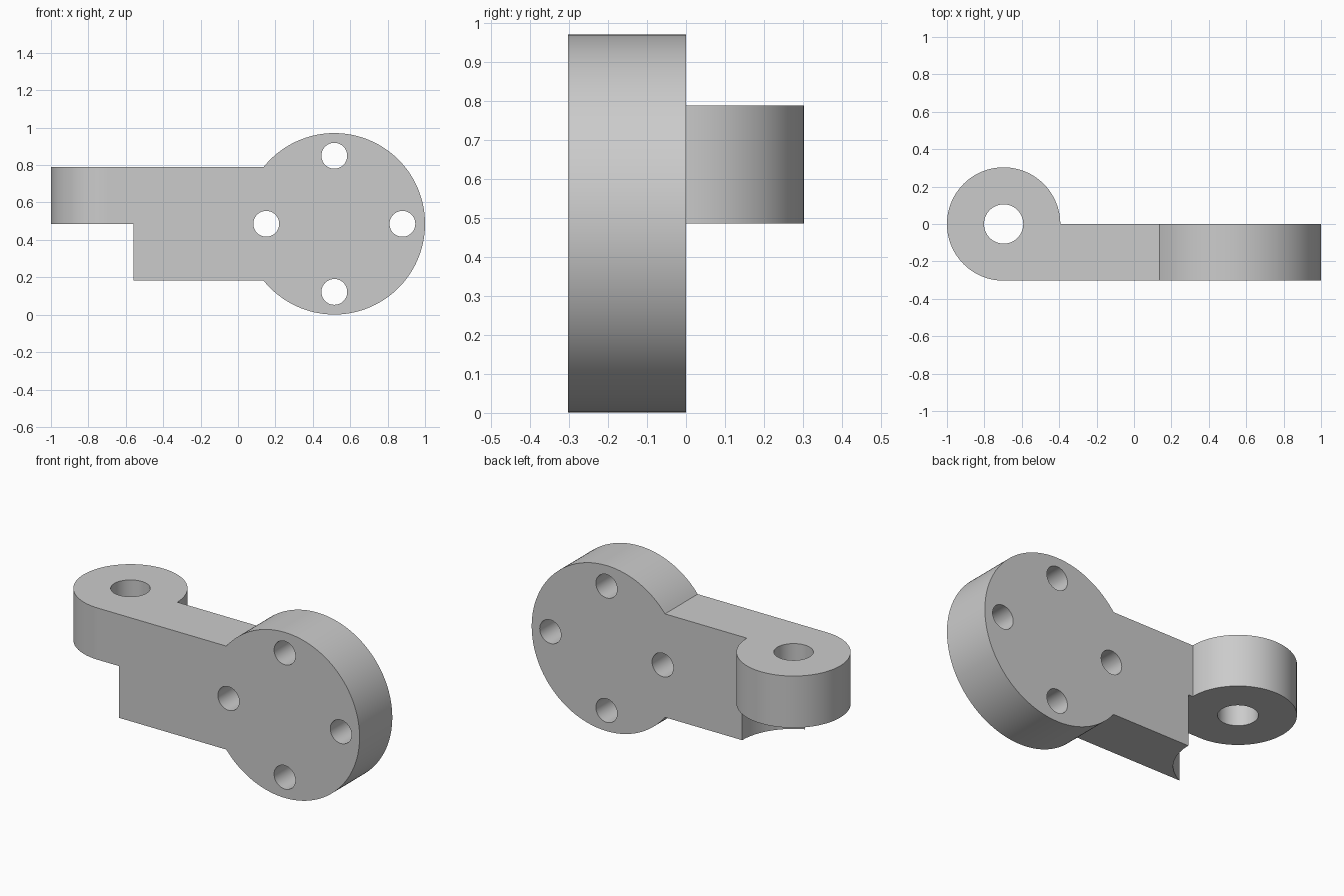
import bpy, bmesh
from math import pi, cos, sin, asin, sqrt
from mathutils import Matrix, Vector

cube = bpy.data.objects.get("Cube")
if cube:
    bpy.data.objects.remove(cube)

grey = bpy.data.materials.new("plain grey")
grey.use_nodes = True
tone = (0.6, 0.6, 0.6, 1)
grey.diffuse_color = tone
grey.node_tree.nodes["Principled BSDF"].inputs["Base Color"].default_value = tone

# Main sizes
T = 0.303                      # plate thickness, eye radius and half arm width
DISC_X, MID, DISC_R = 0.515, 0.486, 0.485
EYE_X, EYE_HOLE, SCOOP_R = -0.697, 0.105, 0.333
BOLT_RING, BOLT_R = 0.364, 0.069


def arc(cx, cy, r, a0, a1, n):
    return [(cx + r * cos(a0 + (a1 - a0) * i / n), cy + r * sin(a0 + (a1 - a0) * i / n))
            for i in range(n + 1)]


def prism(name, outline, axis, lo, hi):
    """Extrude a flat outline along z (plan outline) or y (front outline)."""
    place = (lambda u, v, w: (u, v, w)) if axis == "z" else (lambda u, v, w: (u, w, v))
    bm = bmesh.new()
    face = bm.faces.new([bm.verts.new(place(u, v, lo)) for u, v in outline])
    out = bmesh.ops.extrude_face_region(bm, geom=[face])
    verts = [g for g in out["geom"] if isinstance(g, bmesh.types.BMVert)]
    bmesh.ops.translate(bm, verts=verts, vec=Vector(place(0, 0, hi - lo)))
    bmesh.ops.recalc_face_normals(bm, faces=bm.faces)
    mesh = bpy.data.meshes.new(name)
    bm.to_mesh(mesh)
    bm.free()
    mesh.materials.append(grey)
    obj = bpy.data.objects.new(name, mesh)
    bpy.context.collection.objects.link(obj)
    return obj


def circle(cx, cy, r, n):
    return arc(cx, cy, r, 0, 2 * pi, n)[:-1]


def combine(target, tool, operation):
    tool.hide_render = True
    mod = target.modifiers.new("cut", "BOOLEAN")
    mod.operation, mod.solver, mod.object = operation, "EXACT", tool
    bpy.context.view_layer.objects.active = target
    bpy.ops.object.modifier_apply(modifier=mod.name)
    bpy.data.objects.remove(tool)


# Front outline: round flange running into a straight arm
a = asin(T / DISC_R)
front = arc(DISC_X, MID, DISC_R, -pi + a, pi - a, 112)
front += [(-1.2, MID + T), (-1.2, MID - T)]
bracket = prism("hinge_bracket", front, "y", -0.5, 0.5)

# Plan outline: round eye at the end of a straight plate
plan = arc(EYE_X, 0, T, 0, 1.5 * pi, 96) + [(1.2, -T), (1.2, 0)]
combine(bracket, prism("plan_cutter", plan, "z", -0.2, 1.2), "INTERSECT")

# Clearance scoop below the eye, and the pin hole through it
combine(bracket, prism("scoop_cutter", circle(EYE_X, 0, SCOOP_R, 128), "z", -0.2, MID), "DIFFERENCE")
combine(bracket, prism("pin_cutter", circle(EYE_X, 0, EYE_HOLE, 64), "z", -0.2, 1.2), "DIFFERENCE")

# Four bolt holes through the flange
for i in range(4):
    x = DISC_X + BOLT_RING * cos(i * pi / 2)
    z = MID + BOLT_RING * sin(i * pi / 2)
    combine(bracket, prism("bolt_cutter", circle(x, z, BOLT_R, 48), "y", -0.6, 0.6), "DIFFERENCE")

# Smooth round walls, crisp rims, flat plates
bpy.ops.object.select_all(action="DESELECT")
bracket.select_set(True)
bpy.context.view_layer.objects.active = bracket
bpy.ops.object.shade_smooth_by_angle(angle=pi / 6)
weighted = bracket.modifiers.new("flat plates", "WEIGHTED_NORMAL")
weighted.keep_sharp = True
